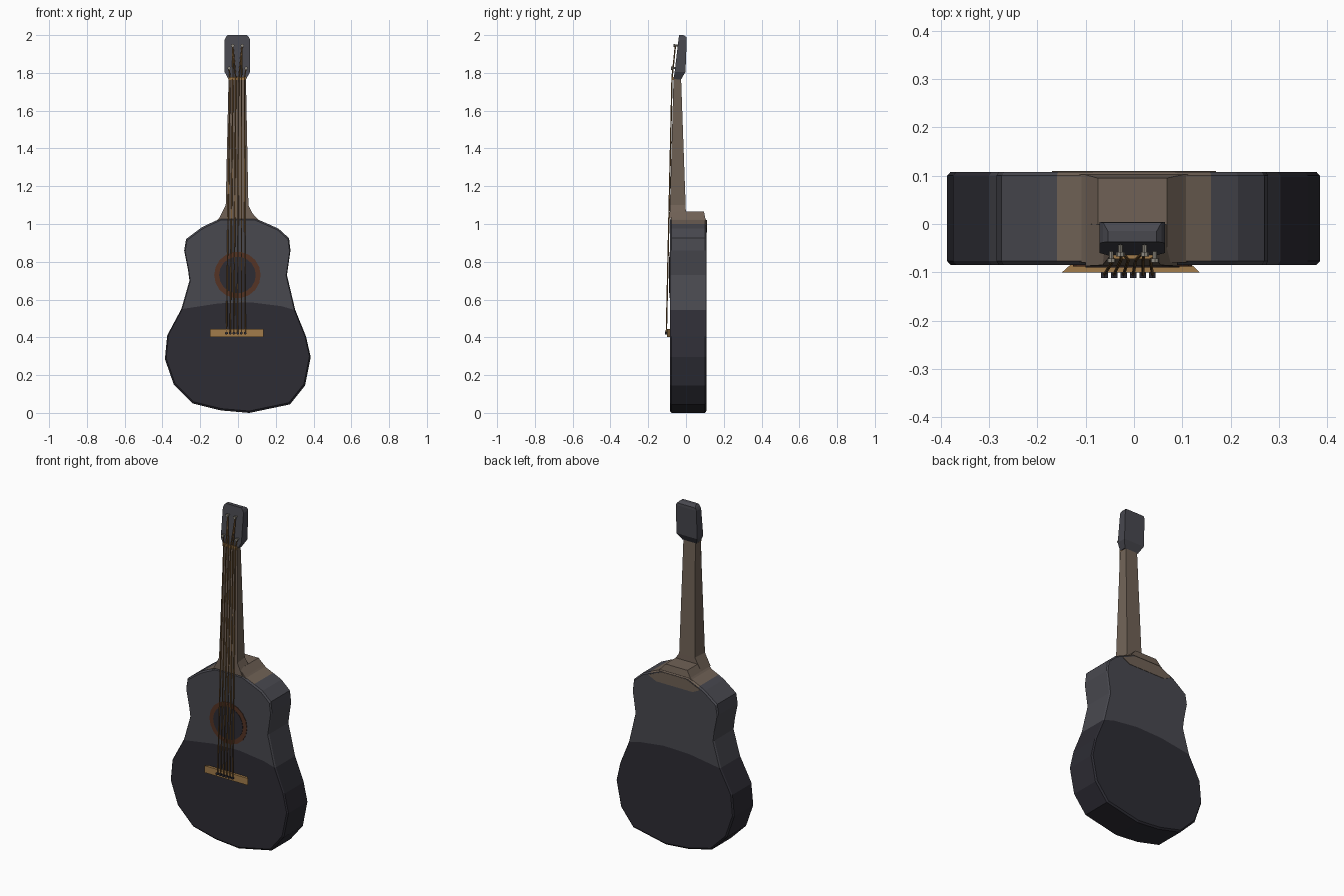
import bpy, bmesh, math
from mathutils import Vector

cube = bpy.data.objects.get("Cube")
if cube:
    bpy.data.objects.remove(cube)


def material(name, rgb):
    m = bpy.data.materials.new(name)
    m.use_nodes = True
    m.diffuse_color = (*rgb, 1)
    m.node_tree.nodes["Principled BSDF"].inputs["Base Color"].default_value = (*rgb, 1)
    return m


CHARCOAL = material("charcoal", (0.065, 0.065, 0.078))
DARK = material("dark_slate", (0.026, 0.025, 0.034))
BROWN = material("neck_brown", (0.16, 0.12, 0.092))
RED = material("rosette_brown", (0.09, 0.034, 0.018))
TAN = material("bridge_tan", (0.36, 0.2, 0.07))
BRONZE = material("string_bronze", (0.2, 0.105, 0.035))
METAL = material("peg_metal", (0.28, 0.26, 0.22))


def finish(name, bm, *mats):
    bmesh.ops.recalc_face_normals(bm, faces=bm.faces)
    mesh = bpy.data.meshes.new(name)
    bm.to_mesh(mesh)
    bm.free()
    for m in mats:
        mesh.materials.append(m)
    ob = bpy.data.objects.new(name, mesh)
    bpy.context.collection.objects.link(ob)
    return ob


def loft(name, rings, mat):
    """Skin a list of closed rings and cap both ends."""
    bm = bmesh.new()
    rows = [[bm.verts.new(p) for p in ring] for ring in rings]
    n = len(rows[0])
    for a, b in zip(rows, rows[1:]):
        for i in range(n):
            j = (i + 1) % n
            bm.faces.new((a[i], a[j], b[j], b[i]))
    bm.faces.new(rows[0])
    bm.faces.new(rows[-1])
    return finish(name, bm, mat)


def section(z, x0, x1, front, back, taper=1.0):
    """Horizontal four-sided section, narrower at the back by taper."""
    mid, half = (x0 + x1) / 2, (x1 - x0) / 2 * taper
    return [(x0, front, z), (x1, front, z), (mid + half, back, z), (mid - half, back, z)]


def slab(name, outline, y0, y1, mat):
    return loft(name, [[(x, y, z) for x, z in outline] for y in (y0, y1)], mat)


def rods(name, segments, radius, mat, sides=6):
    """Join straight round rods into one object."""
    bm = bmesh.new()
    for a, b in segments:
        a, b = Vector(a), Vector(b)
        d = b - a
        made = bmesh.ops.create_cone(bm, cap_ends=True, segments=sides,
                                     radius1=radius, radius2=radius, depth=d.length)
        turn = d.to_track_quat('Z', 'Y')
        for v in made["verts"]:
            v.co = turn @ v.co + (a + b) / 2
    return finish(name, bm, mat)


# Body halves: a bevelled rim round the outline, meeting along a wavy seam
FRONT, BACK = -0.085, 0.108
CENTRE = Vector((0, 0.55))


def body_half(name, outline, seam, mat):
    bm = bmesh.new()
    rows = []
    for y, s in ((FRONT, 0.982), (FRONT + 0.008, 1), (BACK - 0.008, 1), (BACK, 0.982)):
        pts = [CENTRE + (Vector(p) - CENTRE) * s for p in outline]
        rows.append([bm.verts.new((p.x, y, p.y)) for p in pts])
    for a, b in zip(rows, rows[1:]):
        for i in range(len(a) - 1):
            f = bm.faces.new((a[i], a[i + 1], b[i + 1], b[i]))
            c = f.calc_center_median()
            # shoulder strip beside the heel takes the neck colour
            f.material_index = int(abs(c.x) < 0.16 and c.z > 0.9 and c.y > FRONT + 0.01)
    for row, y in ((rows[0], FRONT), (rows[-1], BACK)):
        bm.faces.new(row + [bm.verts.new((x, y, z)) for x, z in seam])
    return finish(name, bm, mat, BROWN)


waist_left, waist_right = (-0.3, 0.55), (0.303, 0.545)
seam = [(-0.1, 0.58), (0.07, 0.585), (0.23, 0.565)]
upper = [waist_left, (-0.257, 0.7), (-0.265, 0.76), (-0.285, 0.86), (-0.275, 0.92),
         (-0.195, 0.98), (-0.16, 0.998), (-0.09, 1.03), (0.09, 1.03), (0.16, 1.0),
         (0.215, 0.975), (0.27, 0.925), (0.278, 0.86), (0.259, 0.73), waist_right]
lower = [waist_left, (-0.375, 0.41), (-0.387, 0.285), (-0.34, 0.15), (-0.24, 0.05),
         (-0.09, 0.013), (0.06, 0), (0.275, 0.045), (0.355, 0.145), (0.385, 0.295),
         (0.36, 0.405), waist_right]
body_half("upper_body", upper, seam[::-1], CHARCOAL)
body_half("lower_body", lower, seam[::-1], DARK)

# Brown patch on the back under the heel
slab("back_patch", [(-0.17, 0.98), (-0.08, 1.02), (0.08, 1.02), (0.17, 0.98),
                    (0.12, 0.955), (-0.12, 0.955)], BACK - 0.002, BACK + 0.002, BROWN)

# Sound hole and its ring
def disc(radius, sides=18):
    return [(radius * math.cos(math.tau * i / sides) - 0.003,
             radius * math.sin(math.tau * i / sides) + 0.73) for i in range(sides)]


slab("rosette", disc(0.123), FRONT - 0.003, FRONT + 0.002, RED)
slab("sound_hole", disc(0.097), FRONT - 0.005, FRONT + 0.002, DARK)

# Heel and neck
loft("heel", [section(1.0, -0.13, 0.13, -0.08, 0.104),
              section(1.03, -0.1, 0.1, -0.08, 0.102),
              section(1.066, -0.075, 0.068, -0.08, 0.095)], BROWN)
loft("neck", [section(1.03, -0.1, 0.09, -0.087, 0),
              section(1.1, -0.065, 0.055, -0.085, -0.002, 0.85),
              section(1.77, -0.05, 0.042, -0.066, -0.026, 0.85)], BROWN)
loft("nut", [section(z, -0.05, 0.042, -0.072, -0.05) for z in (1.762, 1.778)], TAN)

# Headstock, leaning back with chamfered shoulders
loft("headstock", [section(1.765, -0.05, 0.042, -0.066, -0.026),
                   section(1.805, -0.071, 0.064, -0.06, -0.003),
                   section(1.975, -0.071, 0.064, -0.04, 0.004),
                   section(1.99, -0.064, 0.057, -0.038, 0.003),
                   section(2.0, -0.054, 0.047, -0.037, -0.015)], CHARCOAL)

# Bridge, flaring towards the front
loft("bridge", [[(x0, y, 0.402), (x1, y, 0.402), (x1, y, 0.443), (x0, y, 0.443)]
                for x0, x1, y in ((-0.13, 0.118, FRONT + 0.002), (-0.149, 0.136, -0.1))], TAN)

# Tuning pegs: shaft and wider head
pegs = [(-0.047, 1.825, -0.055), (-0.028, 1.945, -0.042),
        (0.022, 1.945, -0.042), (0.043, 1.825, -0.055)]
rods("peg_shafts", [((x, y + 0.01, z), (x, y - 0.024, z)) for x, z, y in pegs], 0.005, METAL, 8)
rods("peg_heads", [((x, y - 0.016, z), (x, y - 0.025, z)) for x, z, y in pegs], 0.009, METAL, 8)

# Strings: bridge to nut, then on to a peg
strings, pins = [], []
for i, peg in enumerate((0, 1, 1, 2, 2, 3)):
    x = -0.061 + 0.0198 * i
    nut = (-0.042 + 0.0152 * i, -0.074, 1.772)
    px, pz, py = pegs[peg]
    strings += [((x, -0.104, 0.422), nut), (nut, (px, py - 0.014, pz))]
    pins.append(((x, -0.112, 0.422), (x, -0.095, 0.422)))
rods("strings", strings, 0.0036, BRONZE)
rods("bridge_pins", pins, 0.008, DARK)
